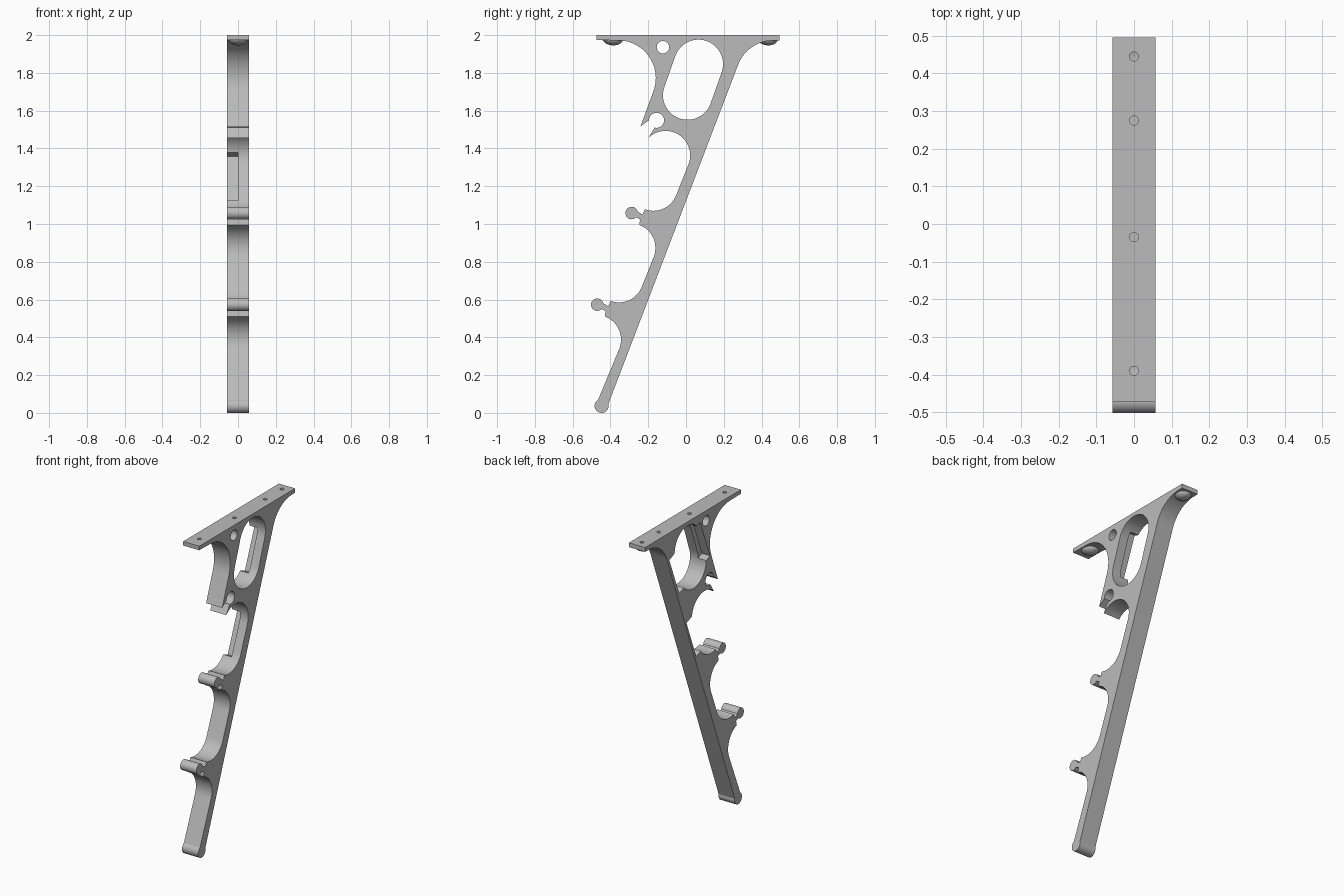
import bpy
import bmesh
from math import sin, cos, pi, radians
from mathutils import Matrix, Vector

HALF = 0.057      # half the width of the bracket
R = 0.13          # radius of the cradles and the slot
LEAN = -21.4      # angle of the strut's normal
N = Vector((cos(radians(LEAN)), sin(radians(LEAN))))   # across the strut
T = Vector((-N.y, N.x))                                # along the strut

cube = bpy.data.objects.get("Cube")
if cube:
    bpy.data.objects.remove(cube, do_unlink=True)

grey = bpy.data.materials.new("matte grey")
grey.use_nodes = True
grey.diffuse_color = (0.5, 0.5, 0.5, 1)
grey.node_tree.nodes["Principled BSDF"].inputs["Base Color"].default_value = (0.5, 0.5, 0.5, 1)


def arc(center, radius, start, end, steps=20):
    angles = [radians(start + (end - start) * i / steps) for i in range(steps + 1)]
    return [Vector(center) + radius * Vector((cos(a), sin(a))) for a in angles]


def finish(name, bm):
    bmesh.ops.recalc_face_normals(bm, faces=bm.faces)
    mesh = bpy.data.meshes.new(name)
    bm.to_mesh(mesh)
    bm.free()
    mesh.materials.append(grey)
    obj = bpy.data.objects.new(name, mesh)
    bpy.context.collection.objects.link(obj)
    return obj


def extrude(name, outline, x0=-HALF, x1=HALF):
    """Extrude a side profile of (y, z) points across x."""
    bm = bmesh.new()
    face = bm.faces.new([bm.verts.new((x0, p[0], p[1])) for p in outline])
    moved = bmesh.ops.extrude_face_region(bm, geom=[face])["geom"]
    bmesh.ops.translate(bm, vec=(x1 - x0, 0, 0),
                        verts=[v for v in moved if isinstance(v, bmesh.types.BMVert)])
    return finish(name, bm)


def smooth(obj):
    bpy.ops.object.select_all(action='DESELECT')
    obj.select_set(True)
    bpy.context.view_layer.objects.active = obj
    bpy.ops.object.shade_smooth_by_angle(angle=radians(30))


def rung(y, z):
    """Knob on a notched neck, between the cradle below and the one above."""
    k = Vector((y, z))
    return (arc(k + Vector((-0.004, -0.185)), R, LEAN, 70)
            + [k + Vector((0.045, -0.034))]
            + arc(k, 0.033, -44, -346, 28)
            + [k + Vector((0.058, -0.008))]
            + arc(k + Vector((0.115, 0.142)), R, -110, LEAN))


# Side profile: mounting plate, leaning strut, foot, knobs, cradles and hook
profile = [Vector((-0.473, 1.974)), Vector((-0.473, 2)),
           Vector((0.495, 2)), Vector((0.495, 1.972))]
profile += arc((0.463, 1.772), 0.2, 90, 180 + LEAN)
profile += arc((-0.447, 0.037), 0.037, 15, -240, 28)
profile += rung(-0.47, 0.573) + rung(-0.288, 1.058)
profile += arc((-0.108, 1.363), R, LEAN, 135, 30)
profile += arc((-0.156, 1.549), 0.04, -105, 180, 28)
profile += [Vector((-0.241, 1.517))]
profile += arc((-0.36, 1.772), 0.2, LEAN, 90)
frame = extrude("bracket_frame", profile)

cutters = []

# Long slot and small round hole through the sides
slot = arc((0.066, 1.846), R, LEAN, 180 + LEAN, 32) + arc((0.008, 1.682), R, 180 + LEAN, 360 + LEAN, 32)
cutters.append(extrude("slot_cutter", slot, -0.1, 0.1))
cutters.append(extrude("round_hole_cutter", arc((-0.122, 1.936), 0.033, 0, 350, 35), -0.1, 0.1))


# Half-width pockets beside the slot and in the upper cradle
def pocket(name, center, front, back):
    c = Vector(center)
    half = 0.135
    box = [c - N * front - T * half, c + N * back - T * half,
           c + N * back + T * half, c - N * front + T * half]
    cutters.append(extrude(name, box, -0.1, 0))


pocket("slot_pocket_cutter", (0.037, 1.764), R + 0.03, R + 0.045)
pocket("cradle_pocket_cutter", (-0.136, 1.295), 0, R + 0.045)

# Screw holes in the plate
for y in (-0.39, -0.035, 0.275, 0.445):
    bm = bmesh.new()
    bmesh.ops.create_cone(bm, cap_ends=True, segments=20, radius1=0.012, radius2=0.012,
                          depth=0.1, matrix=Matrix.Translation((0, y, 2)))
    cutters.append(finish("screw_hole_cutter", bm))

bpy.context.view_layer.objects.active = frame
for cutter in cutters:
    cutter.hide_render = True
    mod = frame.modifiers.new("cut", 'BOOLEAN')
    mod.operation = 'DIFFERENCE'
    mod.solver = 'EXACT'
    mod.object = cutter
    bpy.ops.object.modifier_apply(modifier=mod.name)
    bpy.data.objects.remove(cutter, do_unlink=True)
smooth(frame)

# Tilted domes under the end screw holes
for name, y in (("front_dome", -0.39), ("back_dome", 0.43)):
    bm = bmesh.new()
    bmesh.ops.create_uvsphere(bm, u_segments=32, v_segments=16, radius=1)
    bmesh.ops.delete(bm, geom=[v for v in bm.verts if v.co.z > 0.01], context='VERTS')
    bmesh.ops.scale(bm, vec=(0.05, 0.055, 0.035), verts=bm.verts)
    bmesh.ops.rotate(bm, matrix=Matrix.Rotation(radians(-8), 3, 'X'), verts=bm.verts)
    bmesh.ops.translate(bm, vec=(0, y, 1.981), verts=bm.verts)
    smooth(finish(name, bm))
